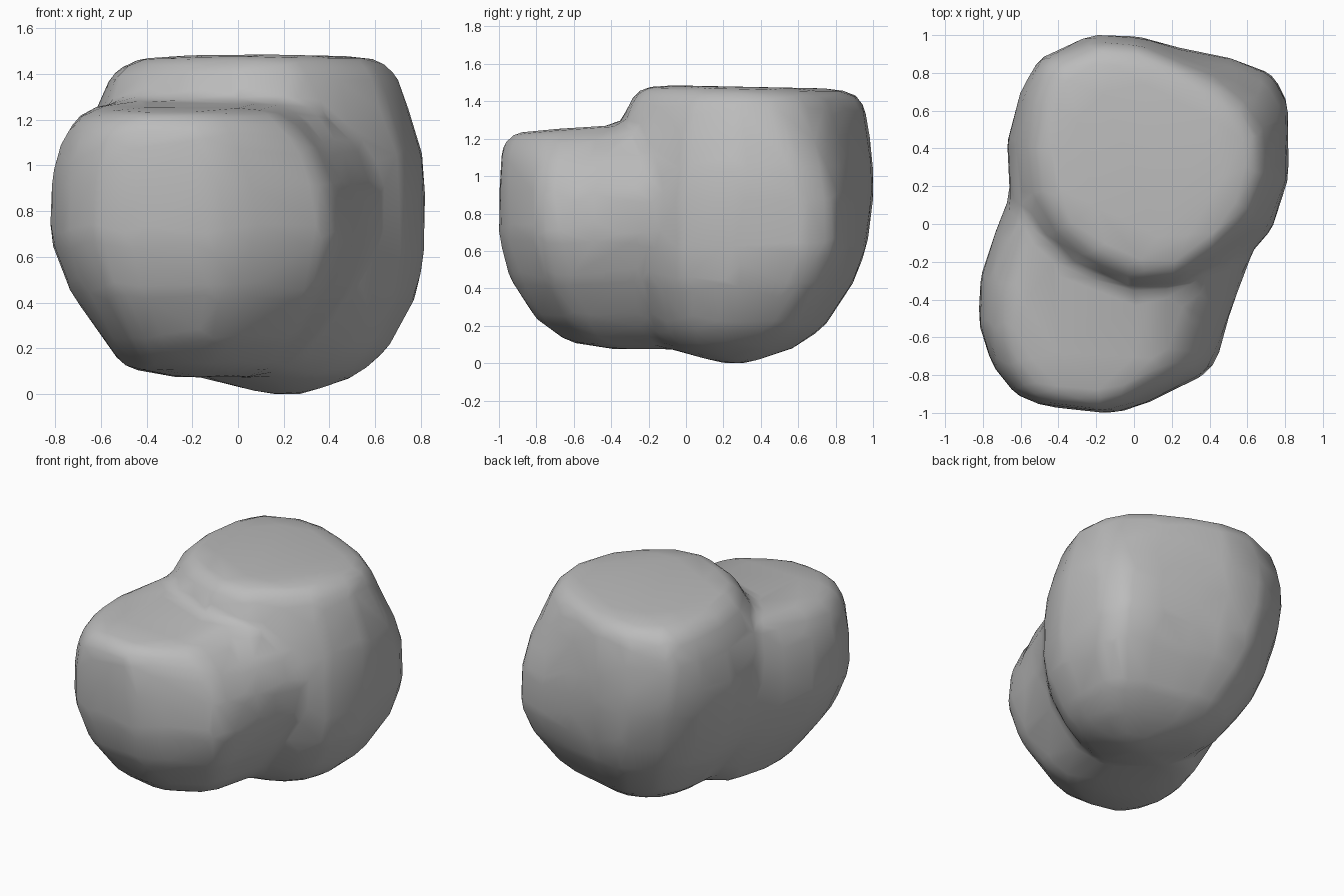
import bpy
import bmesh
from mathutils import Matrix, Vector

cube = bpy.data.objects.get("Cube")
if cube:
    bpy.data.objects.remove(cube, do_unlink=True)

stone = bpy.data.materials.new("stone_grey")
stone.use_nodes = True
GREY = (0.5, 0.5, 0.5, 1)
stone.diffuse_color = GREY
stone.node_tree.nodes["Principled BSDF"].inputs["Base Color"].default_value = GREY


def unit_outline(points):
    """Scale a plan outline to the square from -1 to 1."""
    xs, ys = zip(*points)
    x0, x1, y0, y1 = min(xs), max(xs), min(ys), max(ys)
    return [Vector((2 * (x - x0) / (x1 - x0) - 1, 2 * (y - y0) / (y1 - y0) - 1))
            for x, y in points]


def add_lobe(bm, outline, crown, rings, tilt=0.0):
    """Stack (z, x min, x max, y min, y max, blend) rings, blending outline to crown."""
    loops = []
    for z, a, b, c, d, blend in rings:
        loop = []
        for p, q in zip(unit_outline(outline), unit_outline(crown)):
            r = p.lerp(q, blend)
            x = (a + b + (b - a) * r.x) / 2
            y = (c + d + (d - c) * r.y) / 2
            lift = tilt * (y + 0.5) if z > 1.1 else 0
            loop.append(bm.verts.new((x, y, z + lift)))
        loops.append(loop)
    n = len(outline)
    for low, high in zip(loops, loops[1:]):
        for i in range(n):
            j = (i + 1) % n
            bm.faces.new((low[i], low[j], high[j], high[i]))
    bm.faces.new(loops[0][::-1])
    bm.faces.new(loops[-1])


bm = bmesh.new()

# Tall back lobe, with one corner that tapers away towards the crown
back = [(.81, .25), (.81, .67), (.73, .82), (.5, .9), (.23, .94), (.03, .99),
        (-.21, 1), (-.46, .86), (-.58, .7), (-.67, .45), (-.66, .1), (-.55, -.1),
        (-.35, -.25), (0, -.33), (.3, -.31), (.55, -.2), (.72, -.03)]
crown = [(.69, .28), (.67, .48), (.59, .63), (.43, .76), (.22, .86), (.03, .94),
         (-.2, .96), (-.47, .85), (-.54, .67), (-.57, .42), (-.54, .15), (-.43, -.04),
         (-.27, -.18), (0, -.3), (.23, -.28), (.42, -.15), (.6, .03)]
add_lobe(bm, back, crown,
         [(0, .13, .29, .19, .34, .5), (.08, -.2, .52, -.1, .58, .4),
          (.19, -.36, .65, -.2, .74, .25), (.43, -.53, .78, -.3, .9, .1),
          (.62, -.61, .815, -.33, .97, 0), (.88, -.675, .82, -.35, 1.005, .2),
          (1.05, -.67, .81, -.35, 1.005, .5), (1.25, -.63, .755, -.34, .985, .8),
          (1.41, -.56, .7, -.31, .96, 1), (1.48, -.47, .63, -.24, .9, 1),
          (1.495, -.3, .5, -.1, .75, 1)], tilt=-0.02)

# Lower front lobe
front = [(-.1, -1), (.07, -.95), (.4, -.79), (.46, -.7), (.53, -.45), (.58, -.25),
         (.55, 0), (.2, .2), (-.3, .25), (-.64, .18), (-.73, -.04), (-.81, -.28),
         (-.82, -.52), (-.75, -.74), (-.62, -.9), (-.47, -.96)]
add_lobe(bm, front, front,
         [(.075, -.28, .1, -.4, .1, 0), (.115, -.5, .2, -.64, .15, 0),
          (.24, -.59, .33, -.81, .2, 0), (.45, -.735, .48, -.945, .24, 0),
          (.68, -.825, .57, -1.005, .25, 0), (.92, -.82, .54, -1.005, .25, 0),
          (1.08, -.785, .45, -.995, .22, 0), (1.2, -.72, .33, -.985, .18, 0),
          (1.255, -.62, .22, -.935, .1, 0), (1.265, -.45, .1, -.8, 0, 0)], tilt=0.06)

# Saddle filling the hollow between the lobes
saddle = [(.4, .3), (0, .1), (.1, -.5), (.5, -.55), (.57, -.35), (.66, -.12), (.76, .1)]
add_lobe(bm, saddle, saddle,
         [(.25, 0, .32, -.4, .2, 0), (.45, 0, .52, -.48, .25, 0), (.65, 0, .72, -.55, .3, 0),
          (.9, 0, .74, -.55, .3, 0), (1.08, 0, .67, -.47, .3, 0), (1.24, 0, .5, -.4, .3, 0)])

mesh = bpy.data.meshes.new("boulder")
bm.to_mesh(mesh)
bm.free()
boulder = bpy.data.objects.new("boulder", mesh)
bpy.context.collection.objects.link(boulder)

# Fuse the lobes, soften the joints and reduce to a coarse skin
fuse = boulder.modifiers.new("fuse", 'REMESH')
fuse.mode = 'VOXEL'
fuse.voxel_size = 0.035
soften = boulder.modifiers.new("soften", 'SMOOTH')
soften.factor = 0.5
soften.iterations = 14
coarsen = boulder.modifiers.new("coarsen", 'DECIMATE')
coarsen.ratio = 0.05

graph = bpy.context.evaluated_depsgraph_get()
skin = bpy.data.meshes.new_from_object(boulder.evaluated_get(graph))
boulder.modifiers.clear()
boulder.data = skin
skin.name = "boulder_skin"

# Stand it on the ground
skin.transform(Matrix.Translation((0, 0, -min(v.co.z for v in skin.vertices))))

skin.materials.clear()
skin.materials.append(stone)
for face in skin.polygons:
    face.use_smooth = True
    face.material_index = 0
